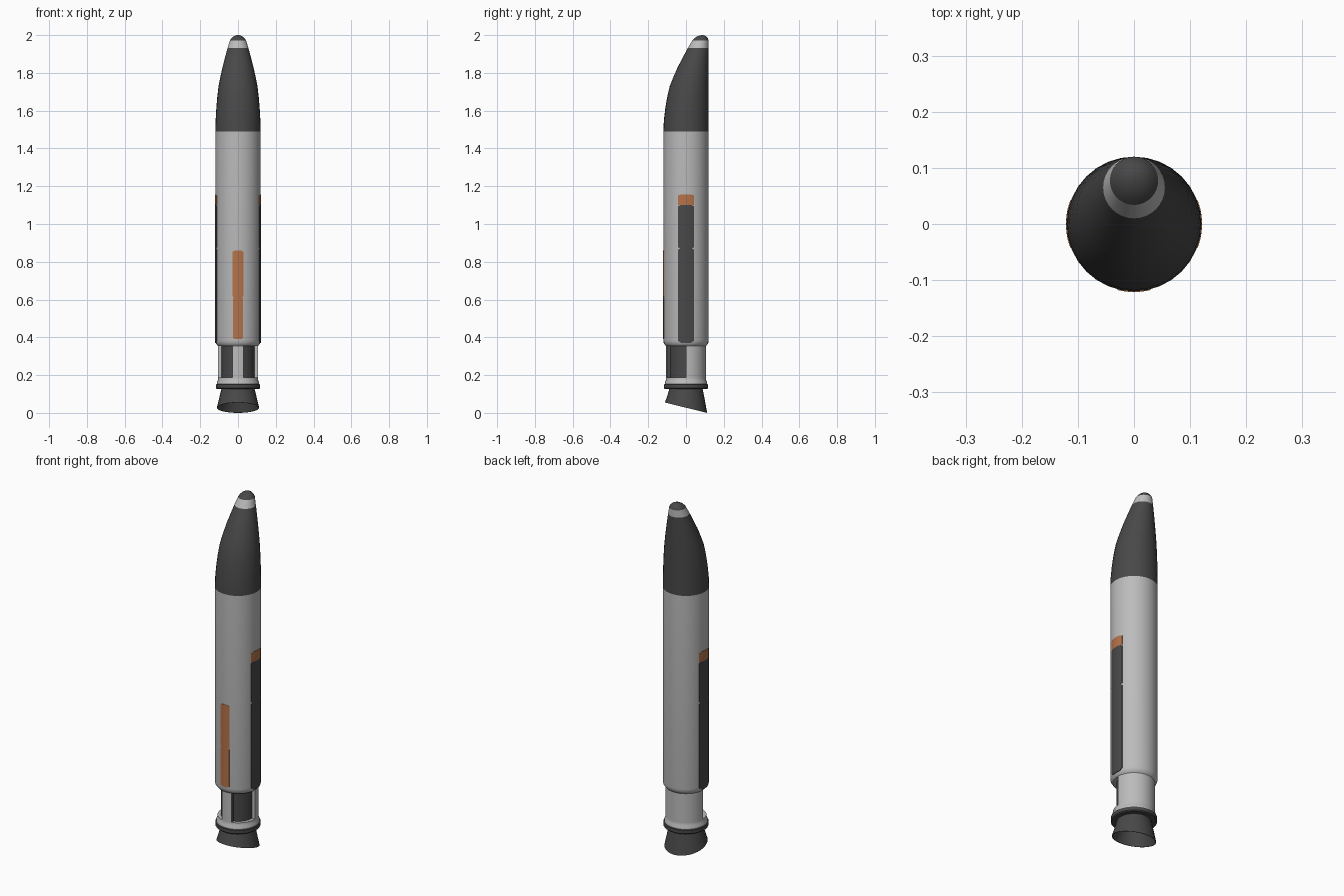
import bpy, bmesh, math

if "Cube" in bpy.data.objects:
    bpy.data.objects.remove(bpy.data.objects["Cube"])

SIDES = 32
R = 0.12  # main body radius


def material(name, rgb):
    m = bpy.data.materials.new(name)
    m.diffuse_color = (*rgb, 1)
    m.use_nodes = True
    m.node_tree.nodes["Principled BSDF"].inputs["Base Color"].default_value = m.diffuse_color
    return m


LIGHT = material("light_grey", (0.50, 0.50, 0.50))
DARK = material("dark_grey", (0.065, 0.065, 0.065))
ORANGE = material("burnt_orange", (0.46, 0.17, 0.068))


def finish(name, bm, mats, rule=None):
    bmesh.ops.remove_doubles(bm, verts=bm.verts, dist=1e-6)
    bmesh.ops.recalc_face_normals(bm, faces=bm.faces)
    if rule:
        for f in bm.faces:
            f.material_index = rule(f.calc_center_median())
    me = bpy.data.meshes.new(name)
    bm.to_mesh(me)
    bm.free()
    for m in mats:
        me.materials.append(m)
    ob = bpy.data.objects.new(name, me)
    bpy.context.collection.objects.link(ob)
    bpy.ops.object.select_all(action='DESELECT')
    ob.select_set(True)
    bpy.context.view_layer.objects.active = ob
    bpy.ops.object.shade_smooth_by_angle(angle=math.radians(35))
    return ob


def lathe(name, rings, mat):
    """Rings are (radius, z, y of centre, slope of ring along y)."""
    bm = bmesh.new()
    loops = []
    for ring in rings:
        r, z, cy, slope = (*ring, 0, 0)[:4]
        loop = []
        for i in range(SIDES):
            a = 2 * math.pi * i / SIDES
            y = cy + r * math.sin(a)
            loop.append(bm.verts.new((r * math.cos(a), y, z - slope * y)))
        loops.append(loop)
    for lo, hi in zip(loops, loops[1:]):
        for i in range(SIDES):
            j = (i + 1) % SIDES
            bm.faces.new((lo[i], lo[j], hi[j], hi[i]))
    for loop, ring in ((loops[0], rings[0]), (loops[-1], rings[-1])):
        bm.faces.new(loop)
    return finish(name, bm, [mat])


def strip(name, angle, half, z0, z1, mat, cut=0.012, lift=0.0012):
    """Thin curved plate on the body with clipped corners."""
    bm = bmesh.new()
    n = 10
    half_a = math.asin(half / R)
    grid = []
    for i in range(n + 1):
        t = -1 + 2 * i / n
        inset = cut * max(0, (abs(t) - 0.6) / 0.4)
        a = angle + half_a * t
        col = []
        for r in (R - 0.003, R + lift):
            for z in (z0 + inset, z1 - inset):
                col.append(bm.verts.new((r * math.cos(a), r * math.sin(a), z)))
        grid.append(col)
    for a, b in zip(grid, grid[1:]):
        for p, q in ((0, 1), (1, 3), (3, 2), (2, 0)):
            bm.faces.new((a[p], a[q], b[q], b[p]))
    for c in (grid[0], grid[-1]):
        bm.faces.new((c[0], c[1], c[3], c[2]))
    return finish(name, bm, [mat])


# Main body tube with the chamfered lower lip
lathe("body_tube", [(0.106, 0.354), (0.113, 0.362), (0.118, 0.37),
                    (R, 0.385), (R, 1.49)], LIGHT)

# Leaning nose: the back edge stays on the body line while the radius shrinks
def lean(r, z):
    return (r, z, R - r)


lathe("nose_cone", [lean(r, z) for r, z in (
    (0.12, 1.49), (0.1185, 1.55), (0.115, 1.61), (0.110, 1.67), (0.103, 1.73),
    (0.093, 1.78), (0.082, 1.83), (0.069, 1.88), (0.055, 1.932))], DARK)
lathe("nose_band", [lean(0.055, 1.932), lean(0.043, 1.972)], LIGHT)
lathe("nose_cap", [lean(0.043, 1.972), (0.036, 1.983, 0.080), (0.026, 1.992, 0.083),
                   (0.014, 1.998, 0.085), (0.003, 2.0, 0.086)], DARK)

# Neck: prism whose outline steps inwards for the two front recesses
RN, RI, PX = 0.106, 0.088, 0.03


def arc(r, a0, a1, n):
    return [(r * math.cos(a0 + (a1 - a0) * i / n), r * math.sin(a0 + (a1 - a0) * i / n))
            for i in range(n + 1)]


inner_a, pillar_a = math.acos(PX / RI), math.acos(PX / RN)
left = arc(RI, math.pi, math.pi + inner_a, 8)
right = [(-x, y) for x, y in reversed(left)]
outline = (arc(RN, 0, math.pi, 16) + left
           + arc(RN, math.pi + pillar_a, 2 * math.pi - pillar_a, 4) + right)
bm = bmesh.new()
low = [bm.verts.new((x, y, 0.188)) for x, y in outline]
high = [bm.verts.new((x, y, 0.356)) for x, y in outline]
bm.faces.new(low)
bm.faces.new(high)
for i in range(len(low)):
    j = (i + 1) % len(low)
    bm.faces.new((low[i], low[j], high[j], high[i]))


def recess_rule(c):
    on_recess = c.y < -0.002 and 0.02 < math.hypot(c.x, c.y) < 0.1 and abs(c.x) > PX - 0.002
    return 1 if on_recess and 0.2 < c.z < 0.35 else 0


finish("neck_with_recesses", bm, [LIGHT, DARK], recess_rule)

# Collar under the neck and dark flange
lathe("neck_collar", [(0.112, 0.148), (0.112, 0.163), (0.106, 0.172), (0.106, 0.188)], LIGHT)
lathe("engine_flange", [(0.113, 0.126), (0.117, 0.131), (0.117, 0.150), (0.110, 0.154)], DARK)

# Flared hollow nozzle with slanted mouth
lathe("nozzle", [(0.078, 0.122), (0.109, 0.0275, 0, 0.2455), (0.112, 0.0275, 0, 0.2455),
                 (0.102, 0.068, 0, 0.12), (0.088, 0.128)], DARK)

# Side strips with orange tips, on both sides
for side, ang in (("right", 0), ("left", math.pi)):
    strip(side + "_strip_lower", ang, 0.042, 0.37, 0.875, DARK)
    strip(side + "_strip_upper", ang, 0.042, 0.87, 1.10, DARK, 0.006)
    strip(side + "_strip_tip", ang, 0.042, 1.095, 1.157, ORANGE, 0.006, 0.001)

# Orange stripe on the front, in two lengths
strip("front_stripe_lower", -math.pi / 2, 0.027, 0.39, 0.615, ORANGE, 0.007)
strip("front_stripe_upper", -math.pi / 2, 0.029, 0.61, 0.86, ORANGE, 0.007)
